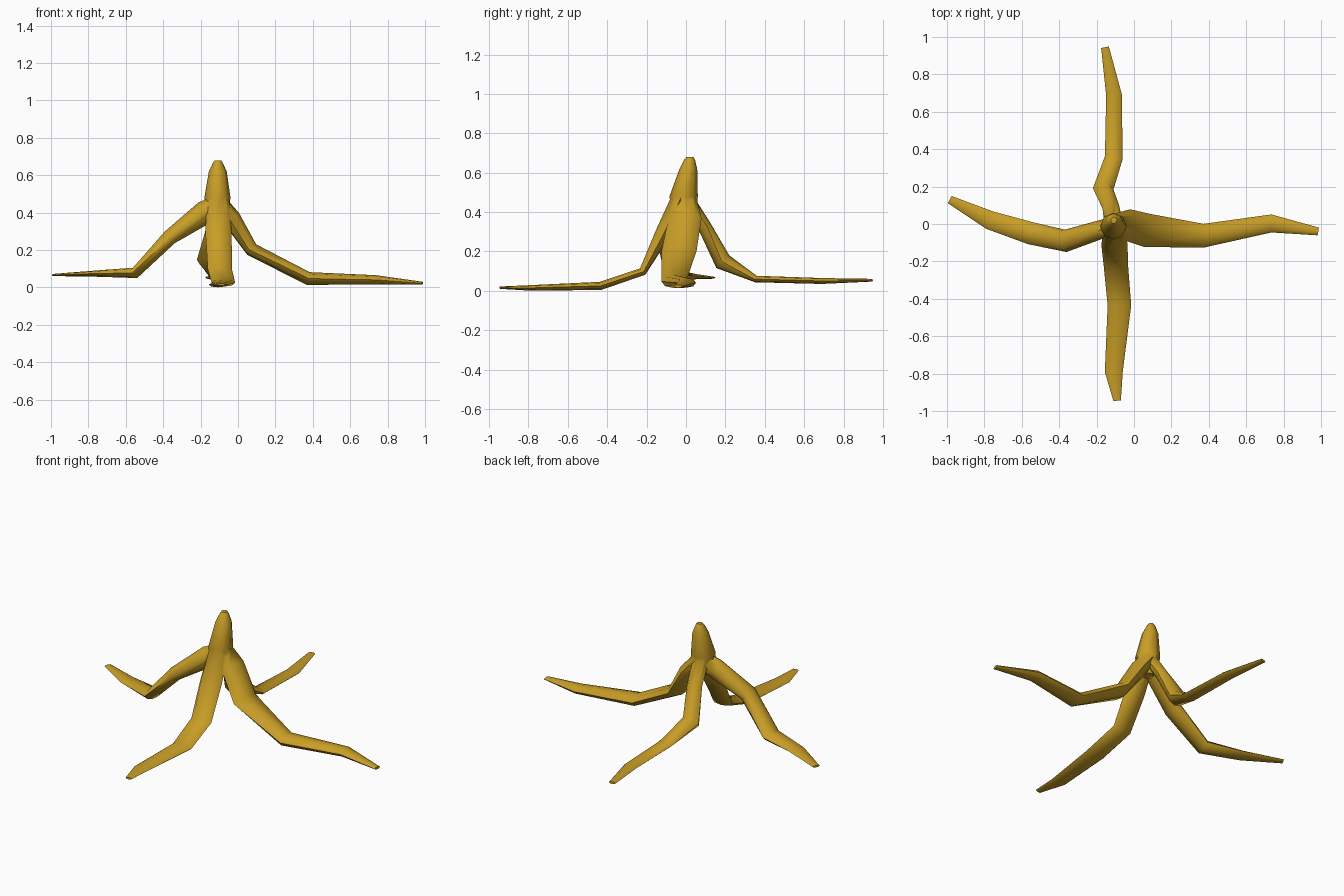
import bpy, bmesh, math
from mathutils import Vector

if "Cube" in bpy.data.objects:
    bpy.data.objects.remove(bpy.data.objects["Cube"])

SIDES = 8
gold = bpy.data.materials.new("golden_ochre")
gold.diffuse_color = (0.58, 0.34, 0.02, 1)
gold.use_nodes = True
gold.node_tree.nodes["Principled BSDF"].inputs["Base Color"].default_value = gold.diffuse_color


def loft(name, rings):
    """Skin a list of (centre, side axis, up axis) elliptical rings into a closed tube."""
    bm = bmesh.new()
    loops = []
    for c, side, up in rings:
        loops.append([bm.verts.new(c + side * math.cos(a) + up * math.sin(a))
                      for a in (math.tau * i / SIDES for i in range(SIDES))])
    for a, b in zip(loops, loops[1:]):
        for i in range(SIDES):
            j = (i + 1) % SIDES
            bm.faces.new((a[i], a[j], b[j], b[i]))
    bm.faces.new(loops[0])
    bm.faces.new(loops[-1])
    bmesh.ops.recalc_face_normals(bm, faces=bm.faces)
    mesh = bpy.data.meshes.new(name)
    bm.to_mesh(mesh)
    bm.free()
    mesh.materials.append(gold)
    ob = bpy.data.objects.new(name, mesh)
    bpy.context.collection.objects.link(ob)
    return ob


def leg(name, pts):
    """Leg swept along x, y, z points with half width and half thickness at each."""
    P = [Vector(p[:3]) for p in pts]
    rings = []
    for i, p in enumerate(pts):
        d_in = (P[i] - P[max(i - 1, 0)]).normalized()
        d_out = (P[min(i + 1, len(P) - 1)] - P[i]).normalized()
        t = (d_in + d_out).normalized()
        side = t.cross(Vector((0, 0, 1))).normalized()
        rings.append((P[i], side * p[3], side.cross(t).normalized() * p[4]))
    return loft(name, rings)


# central peak
peak = [(-0.11, -0.01, 0.36, 0.035, 0.035), (-0.11, -0.012, 0.42, 0.062, 0.064),
        (-0.11, -0.012, 0.48, 0.070, 0.072), (-0.108, 0.012, 0.62, 0.048, 0.045),
        (-0.108, 0.018, 0.665, 0.027, 0.028), (-0.108, 0.02, 0.68, 0.017, 0.018)]
body = loft("rooted_body", [(Vector(p[:3]), Vector((p[3], 0, 0)), Vector((0, p[4], 0)))
                            for p in peak])

# four splayed legs
legs = {
    "left_leg": [(-0.09, -0.005, 0.45, 0.05, 0.05), (-0.18, -0.03, 0.40, 0.05, 0.064),
                 (-0.365, -0.09, 0.268, 0.06, 0.041), (-0.55, -0.05, 0.078, 0.06, 0.03),
                 (-0.77, 0.02, 0.074, 0.05, 0.016), (-0.985, 0.13, 0.067, 0.022, 0.006)],
    "right_leg": [(-0.11, 0.0, 0.47, 0.055, 0.04), (-0.035, -0.005, 0.37, 0.085, 0.05),
                  (0.073, -0.035, 0.203, 0.09, 0.037), (0.375, -0.062, 0.048, 0.063, 0.035),
                  (0.735, 0.003, 0.041, 0.048, 0.025), (0.985, -0.04, 0.023, 0.021, 0.008)],
    "front_leg": [(-0.108, -0.02, 0.49, 0.06, 0.045), (-0.104, -0.115, 0.295, 0.07, 0.04),
                  (-0.097, -0.22, 0.098, 0.065, 0.021), (-0.078, -0.435, 0.025, 0.063, 0.021),
                  (-0.108, -0.79, 0.015, 0.048, 0.014), (-0.09, -0.945, 0.016, 0.02, 0.006)],
    "back_leg": [(-0.11, 0.01, 0.46, 0.05, 0.035), (-0.125, 0.095, 0.325, 0.045, 0.036),
                 (-0.165, 0.187, 0.148, 0.055, 0.046), (-0.108, 0.355, 0.06, 0.048, 0.017),
                 (-0.107, 0.69, 0.05, 0.042, 0.015), (-0.155, 0.945, 0.054, 0.021, 0.007)],
}

# fuse the legs into the peak
for name, pts in legs.items():
    ob = leg(name, pts)
    mod = body.modifiers.new(name, 'BOOLEAN')
    mod.operation = 'UNION'
    mod.solver = 'EXACT'
    mod.object = ob
    bpy.context.view_layer.objects.active = body
    body.select_set(True)
    bpy.ops.object.modifier_apply(modifier=name)
    bpy.data.objects.remove(ob)

bpy.ops.object.shade_smooth_by_angle(angle=math.radians(50))
